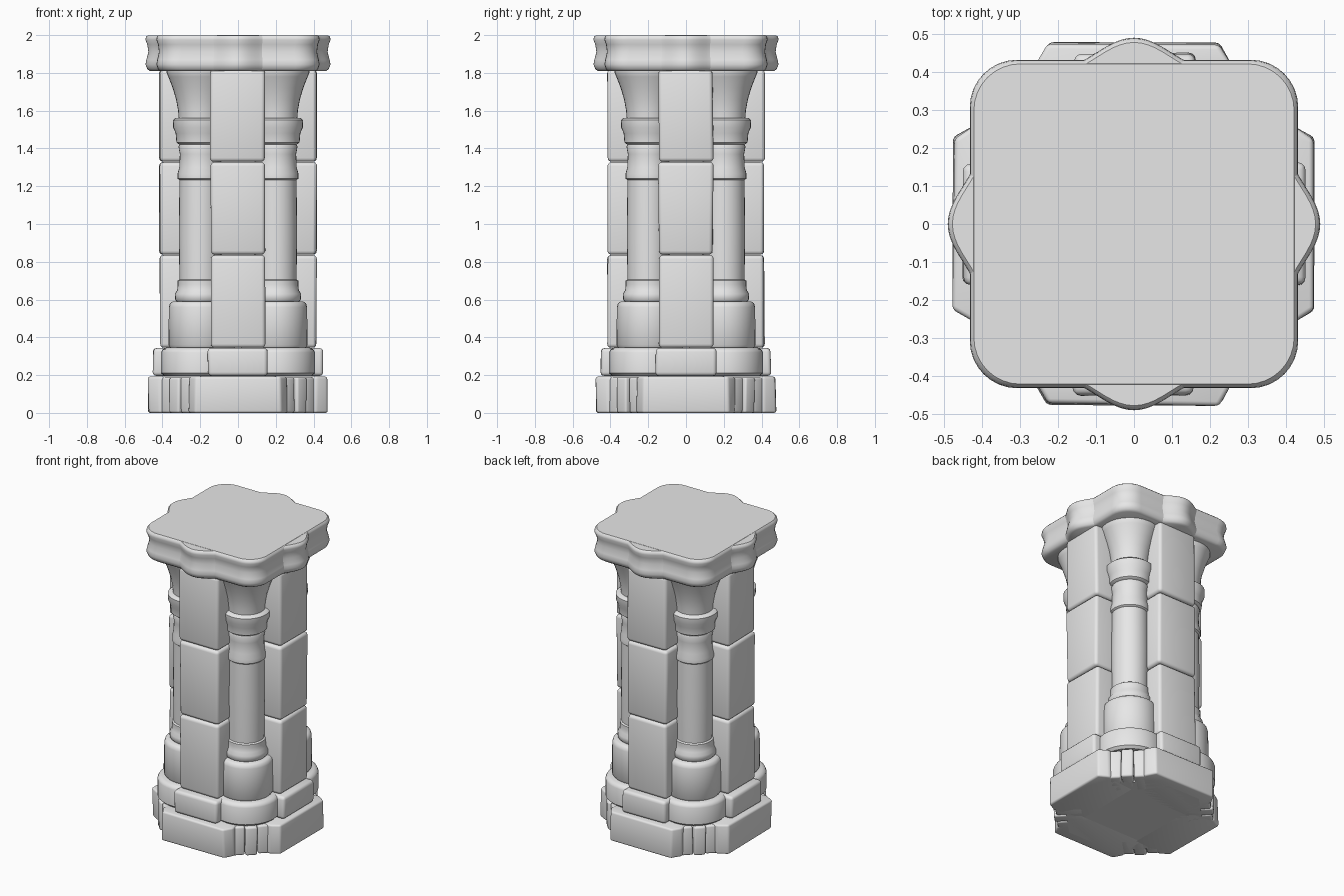
import bpy, bmesh, random
from math import cos, sin, pi, radians
from mathutils import Matrix, Vector

random.seed(4)
cube = bpy.data.objects.get("Cube")
if cube:
    bpy.data.objects.remove(cube, do_unlink=True)

stone = bpy.data.materials.new("pale_grey_stone")
stone.use_nodes = True
colour = (0.8, 0.8, 0.8, 1)
stone.diffuse_color = colour
stone.node_tree.nodes["Principled BSDF"].inputs["Base Color"].default_value = colour


def finish(bm, name, turn=0.0):
    """Turn the part about the pillar axis and make it a smooth-shaded object."""
    bmesh.ops.recalc_face_normals(bm, faces=bm.faces)
    bm.transform(Matrix.Rotation(turn, 4, 'Z'))
    mesh = bpy.data.meshes.new(name)
    bm.to_mesh(mesh)
    bm.free()
    mesh.materials.append(stone)
    obj = bpy.data.objects.new(name, mesh)
    bpy.context.collection.objects.link(obj)
    bpy.ops.object.select_all(action='DESELECT')
    obj.select_set(True)
    bpy.context.view_layer.objects.active = obj
    bpy.ops.object.shade_smooth_by_angle(angle=radians(40))


def loft(name, outline, levels, centre=(0, 0), turn=0.0):
    """Stack scaled copies of an outline; levels are (height, scale)."""
    bm = bmesh.new()
    rings = [[bm.verts.new((centre[0] + x * s, centre[1] + y * s, z))
              for x, y in outline] for z, s in levels]
    n = len(outline)
    for low, high in zip(rings, rings[1:]):
        for i in range(n):
            j = (i + 1) % n
            bm.faces.new((low[i], low[j], high[j], high[i]))
    bm.faces.new(rings[0])
    bm.faces.new(rings[-1])
    finish(bm, name, turn)


def block(name, outline, z0, z1, bevel=0.018, turn=0.0, wear=0.0):
    """Upright stone with rounded, slightly worn edges."""
    bm = bmesh.new()
    face = bm.faces.new([bm.verts.new((x, y, z0)) for x, y in outline])
    top = bmesh.ops.extrude_face_region(bm, geom=[face])["geom"]
    bmesh.ops.translate(bm, vec=(0, 0, z1 - z0),
                        verts=[v for v in top if isinstance(v, bmesh.types.BMVert)])
    for v in bm.verts:
        v.co += Vector((random.uniform(-wear, wear), random.uniform(-wear, wear), 0))
    bmesh.ops.recalc_face_normals(bm, faces=bm.faces)
    bmesh.ops.bevel(bm, geom=bm.edges[:], offset=bevel, segments=3,
                    profile=0.5, affect='EDGES')
    finish(bm, name, turn)


def rect(x0, x1, y0, y1):
    return [(x0, y0), (x1, y0), (x1, y1), (x0, y1)]


def circle(n, start=0.0):
    return [(cos(start + 2 * pi * i / n), sin(start + 2 * pi * i / n)) for i in range(n)]


def rounded_square(half, radius, steps=8):
    points = []
    for q in range(4):
        mid = pi / 4 + q * pi / 2
        cx = (half - radius) * (1 if cos(mid) > 0 else -1)
        cy = (half - radius) * (1 if sin(mid) > 0 else -1)
        for i in range(steps + 1):
            a = q * pi / 2 + i * pi / 2 / steps
            points.append((cx + radius * cos(a), cy + radius * sin(a)))
    return points


# Hidden core and footing
block("core", rect(-0.2, 0.2, -0.2, 0.2), 0.01, 1.9)
loft("footing", circle(8, pi / 8), [(0, 0.44), (0.18, 0.44)])

# Cap slab with a shallow waist around its edge
cap_edge = [(1.81, 0.95), (1.82, 0.98), (1.845, 1), (1.87, 0.99), (1.91, 0.968),
            (1.95, 0.98), (1.975, 1), (1.99, 0.995), (2.0, 0.975)]
loft("cap_slab", rounded_square(0.432, 0.125), cap_edge)

# Bowed outline of the stone in the middle of each cap side
bow = [(0.147 * t, -0.425 - 0.065 * cos(t * pi / 2) ** 1.3)
       for t in [i / 8 for i in range(-8, 9)]]
bow = [(x, y) for x, y in bow] + [(0.147, -0.25), (-0.147, -0.25)]

# Corner column parts: name and (height, radius) rings
column = {
    "lower_course_drum": [(0.195, 0.19), (0.21, 0.207), (0.32, 0.207), (0.335, 0.2), (0.345, 0.18)],
    "column_plinth": [(0.34, 0.155), (0.36, 0.168), (0.56, 0.166), (0.58, 0.16), (0.59, 0.145)],
    "column_foot": [(0.585, 0.12), (0.6, 0.133), (0.63, 0.134), (0.65, 0.122),
                    (0.68, 0.119), (0.7, 0.119), (0.708, 0.108)],
    "column_shaft": [(0.7, 0.11), (0.95, 0.113), (1.24, 0.11)],
    "column_neck": [(1.23, 0.108), (1.24, 0.12), (1.265, 0.12), (1.3, 0.111),
                    (1.37, 0.108), (1.41, 0.115), (1.425, 0.108)],
    "column_ring": [(1.42, 0.11), (1.432, 0.126), (1.48, 0.13), (1.51, 0.143),
                    (1.55, 0.145), (1.562, 0.13)],
    "column_capital": [(1.555, 0.114), (1.6, 0.117), (1.66, 0.128), (1.72, 0.146),
                       (1.78, 0.169), (1.8, 0.178), (1.815, 0.178)],
}

sides = ["front", "left", "back", "right"]
for k, side in enumerate(sides):
    turn = k * pi / 2

    # Flat pier of three stacked stones
    courses = [0.345, 0.838, 1.33, 1.82]
    for i, (z0, z1) in enumerate(zip(courses, courses[1:])):
        block(f"{side}_pier_stone_{i + 1}", rect(-0.146, 0.143, -0.415, -0.1),
              z0, z1 - 0.003, 0.02, turn, 0.004)

    # Stepped base stones
    block(f"{side}_lower_course_stone", rect(-0.16, 0.16, -0.45, -0.15),
          0.196, 0.343, 0.02, turn, 0.004)
    foot = [(-0.225, -0.475), (0.225, -0.475), (0.262, -0.415),
            (0.24, -0.2), (-0.24, -0.2), (-0.262, -0.415)]
    block(f"{side}_base_stone", foot, 0, 0.192, 0.012, turn, 0.004)

    # Narrow ridges on the base corner
    for i, (offset, reach) in enumerate([(-0.075, 0.468), (0, 0.483), (0.075, 0.468)]):
        block(f"{side}_base_ridge_{i + 1}",
              rect(offset - 0.037, offset + 0.037, -reach, -0.3),
              0, 0.188, 0.012, turn + pi / 4, 0.003)

    # Bowed cap stone, then the corner column
    loft(f"{side}_cap_stone", bow, [(min(z, 1.999), s) for z, s in cap_edge], turn=turn)
    for part, rings in column.items():
        loft(f"{side}_{part}", circle(32), rings, (0.2, -0.2), turn)
